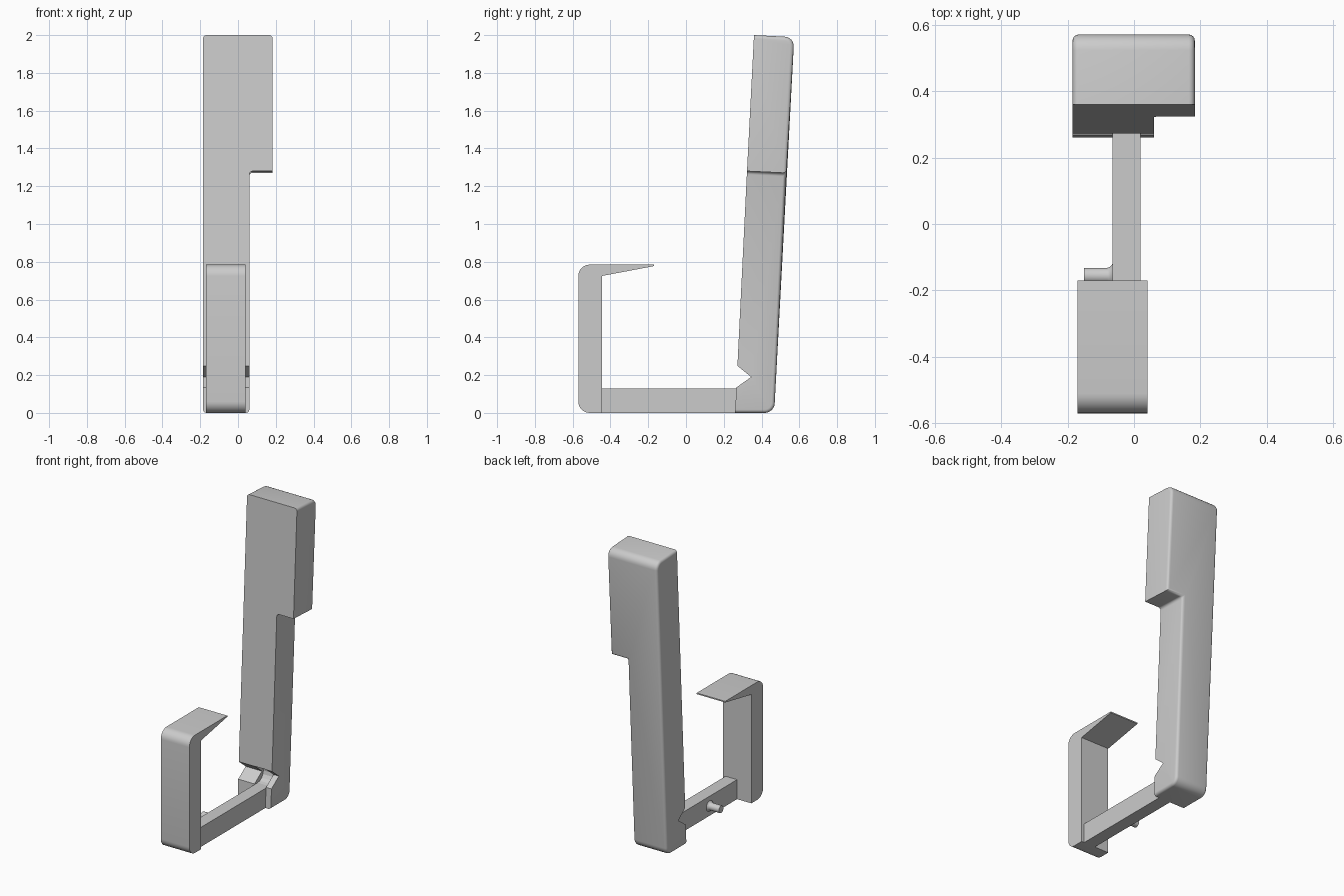
import bpy, bmesh, math
from mathutils import Matrix

cube = bpy.data.objects.get("Cube")
if cube:
    bpy.data.objects.remove(cube, do_unlink=True)

grey = bpy.data.materials.new("plain grey")
grey.use_nodes = True
grey.diffuse_color = (0.6, 0.6, 0.6, 1)
grey.node_tree.nodes["Principled BSDF"].inputs["Base Color"].default_value = (0.6, 0.6, 0.6, 1)


def finish(bm, name):
    bmesh.ops.recalc_face_normals(bm, faces=bm.faces)
    mesh = bpy.data.meshes.new(name)
    bm.to_mesh(mesh)
    bm.free()
    mesh.materials.append(grey)
    ob = bpy.data.objects.new(name, mesh)
    bpy.context.collection.objects.link(ob)
    return ob


def smooth(ob):
    bpy.ops.object.select_all(action="DESELECT")
    ob.select_set(True)
    bpy.context.view_layer.objects.active = ob
    bpy.ops.object.shade_smooth_by_angle(angle=math.radians(35))


def prism(profile, x0, x1):
    """Side profile of (y, z) points extruded across x."""
    bm = bmesh.new()
    face = bm.faces.new([bm.verts.new((x0, y, z)) for y, z in profile])
    new = bmesh.ops.extrude_face_region(bm, geom=[face])["geom"]
    bmesh.ops.translate(bm, vec=(x1 - x0, 0, 0),
                        verts=[v for v in new if isinstance(v, bmesh.types.BMVert)])
    bmesh.ops.recalc_face_normals(bm, faces=bm.faces)
    return bm


def cut(ob, cutter):
    cutter.hide_render = True
    cutter.hide_viewport = True
    cutter.display_type = "WIRE"
    mod = ob.modifiers.new("cut", "BOOLEAN")
    mod.object = cutter
    mod.solver = "EXACT"


def arc(cy, cz, r, a0, a1, n=8):
    angles = [math.radians(a0 + (a1 - a0) * i / n) for i in range(n + 1)]
    return [(cy + r * math.cos(a), cz + r * math.sin(a)) for a in angles]


# Upright arm: stepped outline, leaning back, with a rounded rear
rows = {"bottom": ((0.26, 0), (0.467, 0)),
        "step": ((0.323, 1.28), (0.532, 1.27)),
        "top": ((0.36, 2.0), (0.573, 1.989))}
outline = [(-0.185, "bottom"), (0.06, "bottom"), (0.06, "step"),
           (0.183, "step"), (0.183, "top"), (-0.185, "top")]
bm = bmesh.new()
front, back = [[bm.verts.new((x, *rows[r][side])) for x, r in outline] for side in (0, 1)]
bm.faces.new(front)
bm.faces.new(back[::-1])
for i in range(len(outline)):
    j = (i + 1) % len(outline)
    bm.faces.new((front[i], back[i], back[j], front[j]))
bmesh.ops.recalc_face_normals(bm, faces=bm.faces)
ends = [bm.edges.get((back[0], back[1])), bm.edges.get((back[4], back[5]))]
bmesh.ops.bevel(bm, geom=ends, offset=0.05, segments=6, profile=0.5, affect="EDGES")
bm.normal_update()


def is_soft(edge):
    """Edges around the sides of the rear, and the inner corner of the step."""
    a, b = sorted((f.normal for f in edge.link_faces), key=lambda n: abs(n.x))
    mid = sum((v.co for v in edge.verts), edge.verts[0].co * 0) / 2
    sharp_step = mid.x > 0.15 and a.z < -0.9
    rear_of_step = a.z < -0.9 and b.y > 0.9
    side = abs(b.x) > 0.9 and abs(a.x) < 0.1 and a.y > -0.5
    return (side and not sharp_step) or rear_of_step


soft = [e for e in bm.edges if is_soft(e)]
for e in bm.edges:
    ys = [f.normal for f in e.link_faces]
    if e not in soft and any(n.z < -0.9 for n in ys) and any(n.y > 0.9 for n in ys):
        soft.append(e)
bmesh.ops.bevel(bm, geom=soft, offset=0.018, segments=4, profile=0.5, affect="EDGES")
arm = finish(bm, "upright_arm")
smooth(arm)

# Wedge notch at the foot of the arm, with a rounded groove behind the bar
notch = [(0.2, 0.302), (0.271, 0.25), (0.345, 0.19), (0.26, 0.13), (0.2, 0.088)]
cut(arm, finish(prism(notch, -0.3, 0.3), "notch_cutter"))
groove = arc(0.3, 0.19, 0.06, -90, 90) + [(0.22, 0.25), (0.22, 0.13)]
cut(arm, finish(prism(groove, -0.065, 0.02), "groove_cutter"))

# Lower bar joining arm and hook
bar = [(-0.46, 0), (0.28, 0), (0.28, 0.13), (-0.46, 0.13)]
finish(prism(bar, -0.065, 0.02), "lower_bar")

# Front hook with rounded outer corners and a tapering tip
hook = (arc(-0.51, 0.06, 0.06, 270, 180) + arc(-0.51, 0.725, 0.06, 180, 90)
        + [(-0.17, 0.785), (-0.17, 0.777), (-0.445, 0.725), (-0.445, 0)])
smooth(finish(prism(hook, -0.17, 0.04), "front_hook"))

# Side peg, flared where it meets the bar
bm = bmesh.new()
shape = [(-0.15, 0), (-0.15, 0.024), (-0.08, 0.024), (-0.072, 0.027), (-0.067, 0.033), (-0.06, 0.042)]
verts = [bm.verts.new((x, r, 0)) for x, r in shape]
edges = [bm.edges.new(pair) for pair in zip(verts, verts[1:])]
bmesh.ops.spin(bm, geom=verts + edges, axis=(1, 0, 0), cent=(0, 0, 0),
               angle=math.tau, steps=24)
bmesh.ops.remove_doubles(bm, verts=bm.verts, dist=0.0005)
bm.transform(Matrix.Translation((0, -0.156, 0.065)))
smooth(finish(bm, "side_peg"))
